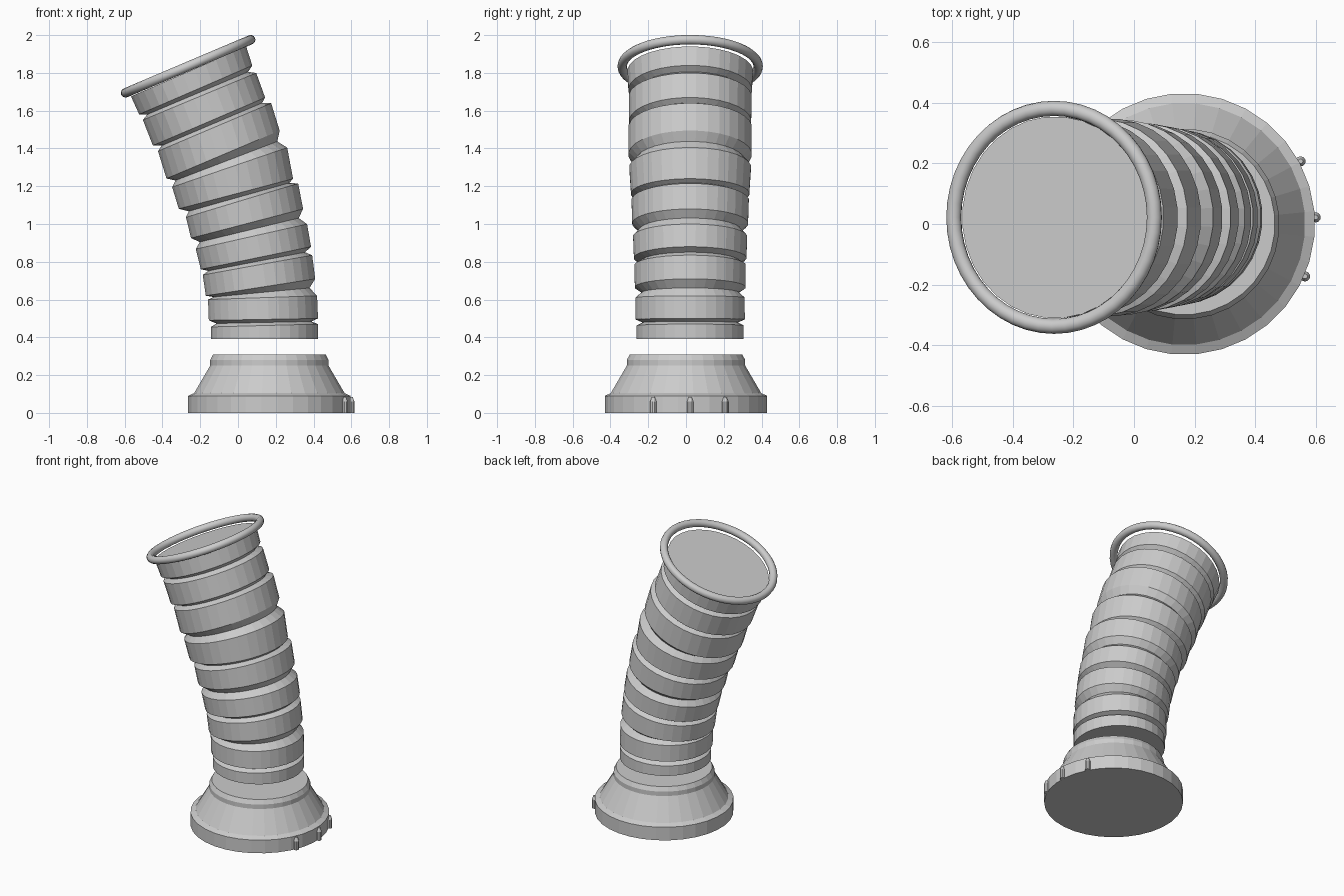
import bpy
import bmesh
import math
from mathutils import Matrix, Vector

SIDES = 32
BASE_X = 0.166
TUBE_Y = 0.022
GROOVE = 0.035

cube = bpy.data.objects.get("Cube")
if cube:
    bpy.data.objects.remove(cube, do_unlink=True)

grey = bpy.data.materials.new("plain grey")
grey.use_nodes = True
colour = (0.6, 0.6, 0.6, 1)
grey.diffuse_color = colour
grey.node_tree.nodes["Principled BSDF"].inputs["Base Color"].default_value = colour


def finish(bm, name):
    bmesh.ops.recalc_face_normals(bm, faces=bm.faces)
    mesh = bpy.data.meshes.new(name)
    bm.to_mesh(mesh)
    bm.free()
    mesh.materials.append(grey)
    obj = bpy.data.objects.new(name, mesh)
    bpy.context.collection.objects.link(obj)
    return obj


def loft(name, sections, y, sides=SIDES):
    """Skin round sections, each given by its left and right ends in the xz plane."""
    bm = bmesh.new()
    loops = []
    for left, right in sections:
        middle, half = (left + right) / 2, (right - left) / 2
        loop = []
        for i in range(sides):
            a = math.tau * (i + 0.5) / sides
            p = middle + half * math.cos(a)
            loop.append(bm.verts.new((p.x, y + half.length * math.sin(a), p.y)))
        loops.append(loop)
    for low, high in zip(loops, loops[1:]):
        for i in range(sides):
            j = (i + 1) % sides
            bm.faces.new((low[i], low[j], high[j], high[i]))
    bm.faces.new(loops[0])
    bm.faces.new(loops[-1])
    return finish(bm, name)


def turned(name, profile, x, y, sides=SIDES):
    """Upright lathe shape from (radius, height) pairs."""
    return loft(name, [(Vector((x - r, z)), Vector((x + r, z))) for r, z in profile], y, sides)


# Flared foot
turned("base", [(0.432, 0), (0.432, 0.09), (0.4, 0.105), (0.315, 0.25),
                (0.315, 0.28), (0.3, 0.308)], BASE_X, 0)

# Small pointed studs on the edge of the foot
for label, x, y in (("back", 0.55, 0.207), ("middle", 0.6, 0.022), ("front", 0.565, -0.173)):
    turned(label + "_stud", [(0.017, 0), (0.017, 0.06), (0.008, 0.083)], x, y, 10)

# Leaning bellows: each band has a lower and an upper edge (left x, z, right x, z)
bands = [
    ((-0.145, 0.39, 0.425, 0.39), (-0.145, 0.455, 0.425, 0.47)),
    ((-0.156, 0.49, 0.425, 0.5), (-0.16, 0.6, 0.42, 0.62)),
    ((-0.172, 0.62, 0.41, 0.71), (-0.188, 0.73, 0.394, 0.835)),
    ((-0.198, 0.76, 0.388, 0.88), (-0.225, 0.867, 0.367, 1.0)),
    ((-0.25, 0.925, 0.346, 1.08), (-0.277, 1.035, 0.32, 1.215)),
    ((-0.315, 1.08, 0.293, 1.24), (-0.35, 1.195, 0.262, 1.405)),
    ((-0.38, 1.24, 0.222, 1.495), (-0.425, 1.385, 0.177, 1.64)),
    ((-0.452, 1.415, 0.145, 1.67), (-0.505, 1.55, 0.098, 1.8)),
    ((-0.525, 1.58, 0.077, 1.84), (-0.568, 1.675, 0.045, 1.94)),
]
sections = []
for lower, upper in bands:
    low = (Vector(lower[:2]), Vector(lower[2:]))
    if len(sections) > 1:
        left = (sections[-1][0] + low[0]) / 2
        right = (sections[-1][1] + low[1]) / 2
        inset = (right - left).normalized() * GROOVE
        sections.append((left + inset, right - inset))
    sections += [low, (Vector(upper[:2]), Vector(upper[2:]))]
loft("bellows_tube", sections, TUBE_Y)

# Rolled rim around the tilted top
bpy.ops.mesh.primitive_torus_add(major_segments=48, minor_segments=12,
                                 major_radius=0.36, minor_radius=0.025)
rim = bpy.context.object
rim.name = "top_rim"
rim.data.transform(Matrix.Translation((-0.264, TUBE_Y, 1.835))
                   @ Matrix.Rotation(math.radians(-23), 4, "Y"))
rim.data.materials.append(grey)
bpy.ops.object.shade_smooth_by_angle(angle=math.radians(40))
